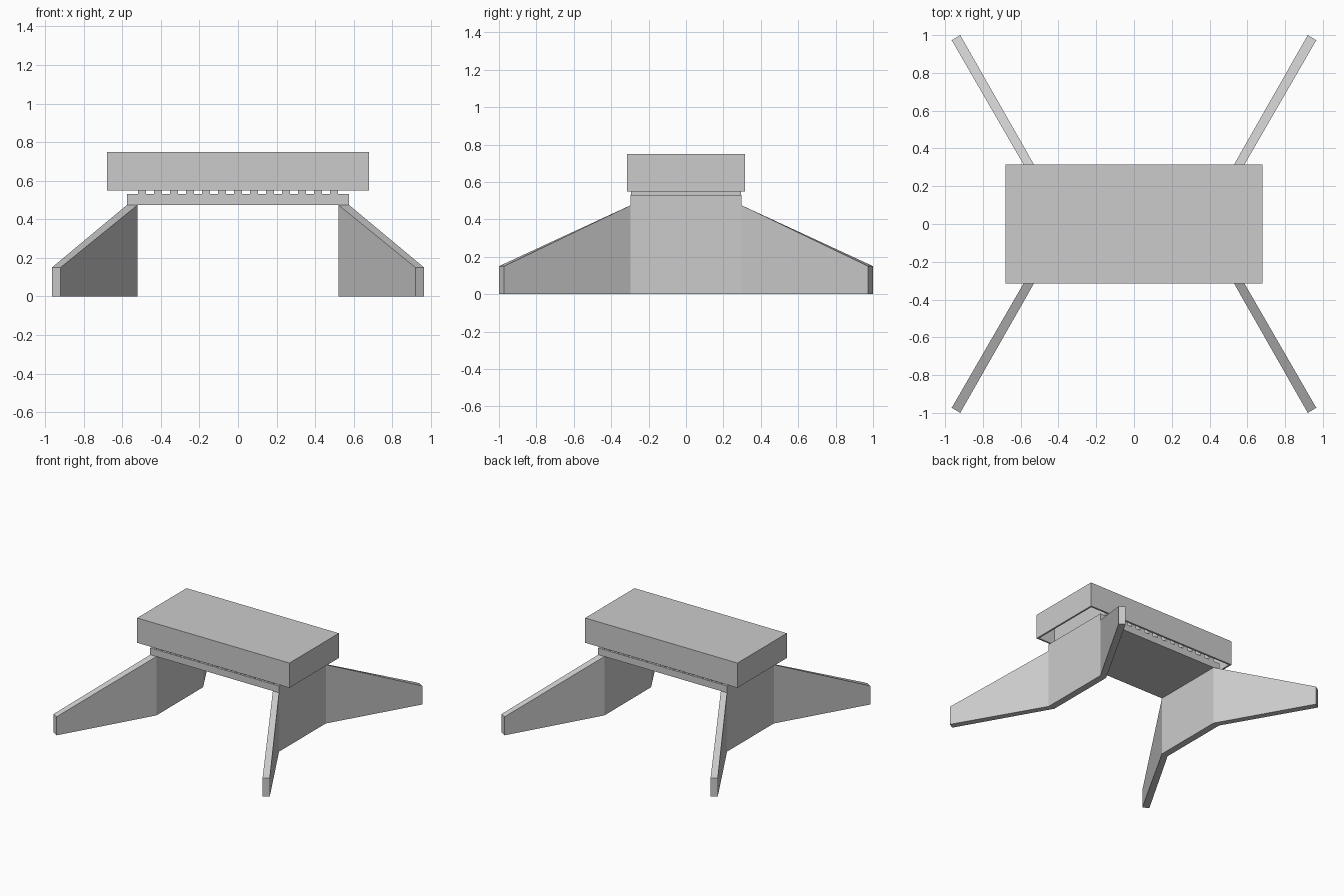
import bpy, bmesh

if "Cube" in bpy.data.objects:
    bpy.data.objects.remove(bpy.data.objects["Cube"])


def finish(name, bm):
    bmesh.ops.recalc_face_normals(bm, faces=bm.faces[:])
    me = bpy.data.meshes.new(name)
    bm.to_mesh(me)
    bm.free()
    ob = bpy.data.objects.new(name, me)
    bpy.context.collection.objects.link(ob)
    return ob


def add_box(bm, x0, x1, y0, y1, z0, z1):
    verts = bmesh.ops.create_cube(bm, size=1)["verts"]
    for v in verts:
        v.co.x = x1 if v.co.x > 0 else x0
        v.co.y = y1 if v.co.y > 0 else y0
        v.co.z = z1 if v.co.z > 0 else z0


Y = 0.298          # half width of the bridge
WALL_TOP = 0.475

# abutment with splayed wing walls: stations of (inner xy, outer xy, top z)
stations = [
    ((0.92, -1.0), (0.965, -0.973), 0.15),
    ((0.52, -Y), (0.575, -Y), WALL_TOP),
    ((0.52, Y), (0.575, Y), WALL_TOP),
    ((0.92, 1.0), (0.965, 0.973), 0.15),
]
bm = bmesh.new()
rings = []
for inner, outer, top in stations:
    rings.append([bm.verts.new((*p, z)) for p, z in
                  ((inner, 0), (outer, 0), (outer, top), (inner, top))])
for a, b in zip(rings, rings[1:]):
    for i in range(4):
        j = (i + 1) % 4
        bm.faces.new((a[i], a[j], b[j], b[i]))
bm.faces.new(rings[0])
bm.faces.new(rings[-1])
walls = finish("abutment_wing_walls", bm)
walls.modifiers.new("mirror", 'MIRROR').use_clip = True

# deck slab resting on the abutments
bm = bmesh.new()
add_box(bm, -0.575, 0.575, -Y, Y, WALL_TOP, 0.53)
finish("deck_slab", bm)

# row of cross joists reaching up into the cover
bm = bmesh.new()
for i in range(13):
    x = -0.4985 + i * 0.0831
    add_box(bm, x - 0.021, x + 0.021, -Y + 0.003, Y - 0.003, 0.53, 0.73)
finish("cross_joists", bm)

# box cover, hollow from below
bm = bmesh.new()
add_box(bm, -0.68, 0.68, -0.315, 0.315, 0.55, 0.75)
bm.faces.ensure_lookup_table()
bm.normal_update()
bottom = min(bm.faces, key=lambda f: f.calc_center_median().z)
bmesh.ops.inset_region(bm, faces=[bottom], thickness=0.02)
pit = bmesh.ops.extrude_discrete_faces(bm, faces=[bottom])["faces"][0]
bmesh.ops.translate(bm, verts=pit.verts[:], vec=(0, 0, 0.18))
finish("box_cover", bm)
